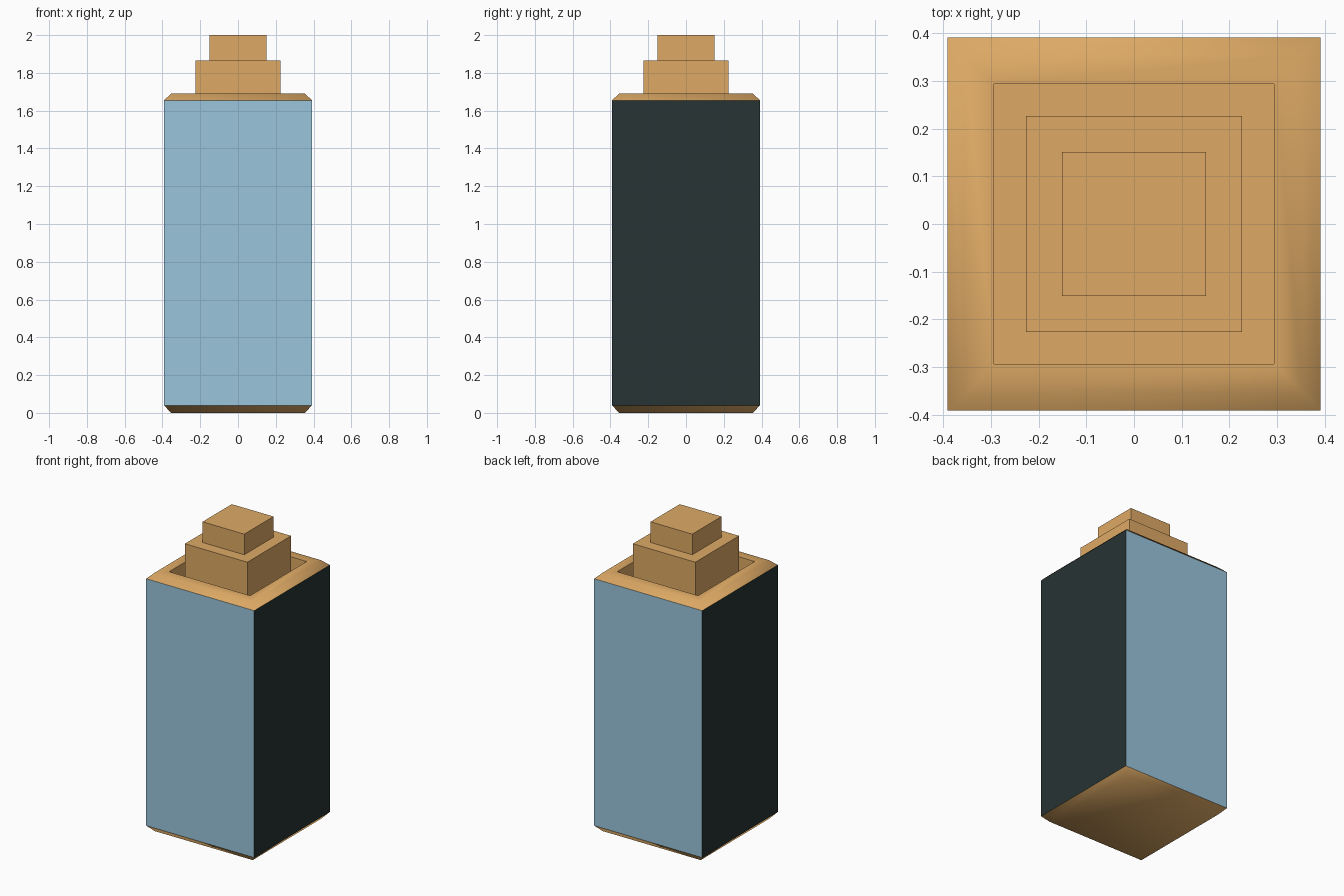
import bpy, bmesh

if "Cube" in bpy.data.objects:
    bpy.data.objects.remove(bpy.data.objects["Cube"])


def material(name, rgb):
    m = bpy.data.materials.new(name)
    m.diffuse_color = (*rgb, 1)
    m.use_nodes = True
    m.node_tree.nodes["Principled BSDF"].inputs["Base Color"].default_value = m.diffuse_color
    return m


TAN = material("warm tan", (0.73, 0.40, 0.13))
BLUE = material("light blue", (0.328, 0.558, 0.716))
DARK = material("dark slate", (0.020, 0.033, 0.033))


def add_object(name, bm, mats):
    bmesh.ops.recalc_face_normals(bm, faces=bm.faces[:])
    mesh = bpy.data.meshes.new(name)
    bm.to_mesh(mesh)
    bm.free()
    for m in mats:
        mesh.materials.append(m)
    ob = bpy.data.objects.new(name, mesh)
    bpy.context.collection.objects.link(ob)
    return ob


def stack(name, rings, mats, colour=None):
    """Square rings (half width, z) joined from bottom to top and capped."""
    bm = bmesh.new()
    loops = [[bm.verts.new((sx * r, sy * r, z))
              for sx, sy in ((-1, -1), (1, -1), (1, 1), (-1, 1))]
             for r, z in rings]
    for a, b in zip(loops, loops[1:]):
        for i in range(4):
            j = (i + 1) % 4
            bm.faces.new((a[i], a[j], b[j], b[i]))
    bm.faces.new(loops[0][::-1])
    bm.faces.new(loops[-1])
    bmesh.ops.recalc_face_normals(bm, faces=bm.faces[:])
    if colour:
        for f in bm.faces:
            colour(f)
    return add_object(name, bm, mats)


def colour_body(f):
    n, c = f.normal, f.calc_center_median()
    tall = f.calc_area() > 0.8 and abs(n.z) < 0.1
    if tall:                              # outer walls: blue front/back, dark sides
        f.material_index = 1 if abs(n.y) > 0.5 else 2
    in_recess = abs(n.z) < 0.1 or (n.z > 0.9 and c.z < 1.66)
    f.smooth = not in_recess              # soft shading on chamfers and rim only


# tower body with chamfered ends and a recessed top
stack("tower_body",
      [(0.355, 0), (0.391, 0.04), (0.391, 1.655), (0.355, 1.69),
       (0.293, 1.69), (0.293, 1.57)],
      [TAN, BLUE, DARK], colour_body)

# stepped blocks on the roof
stack("lower_roof_block", [(0.226, 1.57), (0.226, 1.865)], [TAN])
stack("upper_roof_block", [(0.151, 1.865), (0.151, 2.0)], [TAN])
